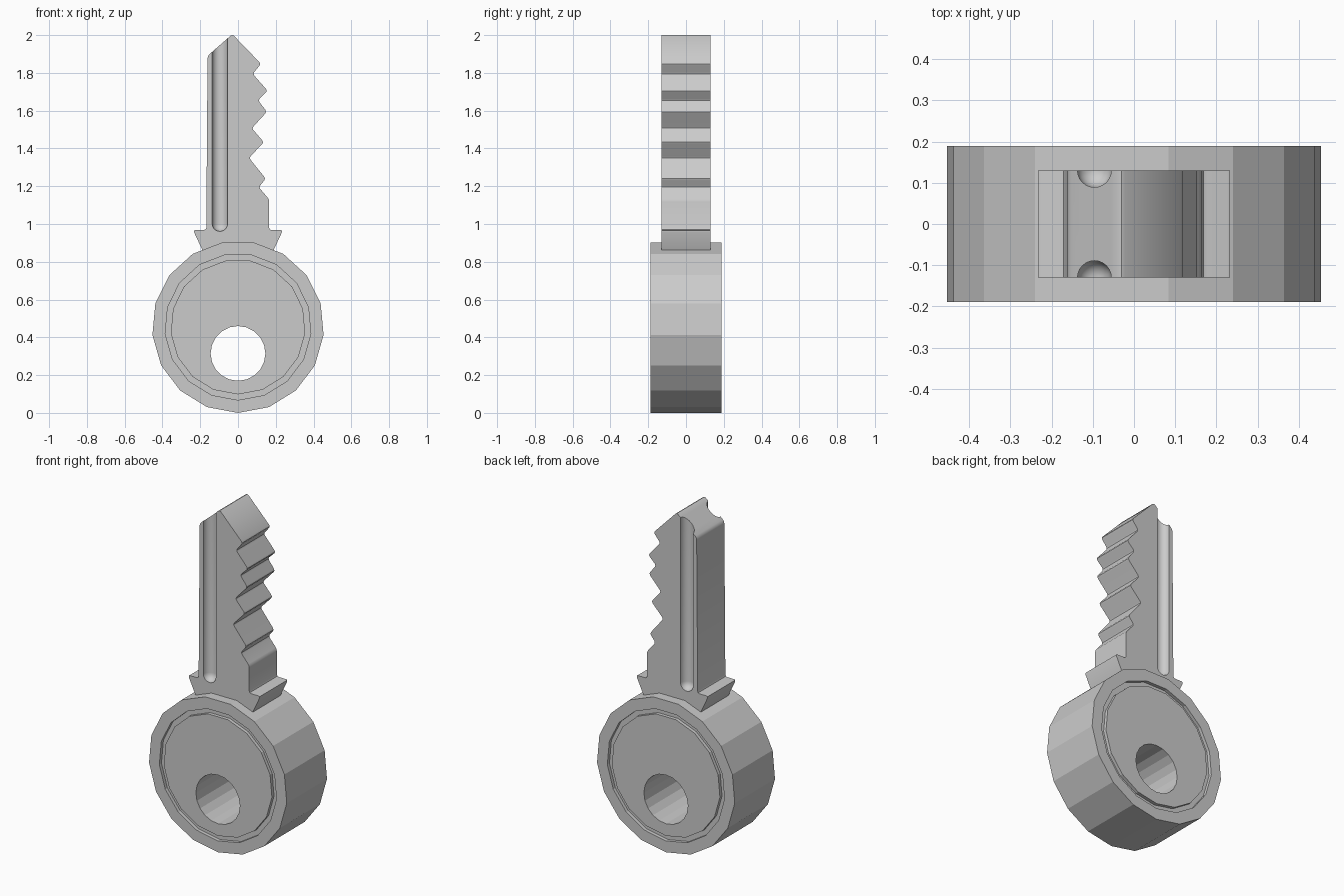
import bpy, bmesh, math
from mathutils import Matrix

if "Cube" in bpy.data.objects:
    bpy.data.objects.remove(bpy.data.objects["Cube"], do_unlink=True)

metal = bpy.data.materials.new("key_grey")
metal.use_nodes = True
grey = (0.6, 0.6, 0.6, 1)
metal.diffuse_color = grey
metal.node_tree.nodes["Principled BSDF"].inputs["Base Color"].default_value = grey


def make_object(name, bm):
    bmesh.ops.recalc_face_normals(bm, faces=bm.faces)
    mesh = bpy.data.meshes.new(name)
    bm.to_mesh(mesh)
    bm.free()
    mesh.materials.append(metal)
    obj = bpy.data.objects.new(name, mesh)
    bpy.context.collection.objects.link(obj)
    return obj


def prism(name, points, y0, y1):
    """Extrude an (x, z) outline from y0 to y1."""
    bm = bmesh.new()
    face = bm.faces.new([bm.verts.new((x, y0, z)) for x, z in points])
    new = bmesh.ops.extrude_face_region(bm, geom=[face])["geom"]
    moved = [v for v in new if isinstance(v, bmesh.types.BMVert)]
    bmesh.ops.translate(bm, verts=moved, vec=(0, y1 - y0, 0))
    return make_object(name, bm)


def polygon(radius, centre_z, sides):
    """Regular outline with a corner at the bottom."""
    return [(radius * math.sin(math.tau * i / sides),
             centre_z - radius * math.cos(math.tau * i / sides)) for i in range(sides)]


def cut(target, cutter):
    mod = target.modifiers.new("cut", 'BOOLEAN')
    mod.operation, mod.solver, mod.object = 'DIFFERENCE', 'EXACT', cutter
    bpy.context.view_layer.objects.active = target
    bpy.ops.object.modifier_apply(modifier=mod.name)
    bpy.data.objects.remove(cutter, do_unlink=True)


def slot_cutter(x, y, z, radius, length):
    """Round bar with a hemispherical lower end."""
    bm = bmesh.new()
    bmesh.ops.create_uvsphere(bm, u_segments=24, v_segments=12, radius=radius)
    bmesh.ops.delete(bm, geom=[v for v in bm.verts if v.co.z > 0.001], context='VERTS')
    rim = [e for e in bm.edges if e.is_boundary]
    new = bmesh.ops.extrude_edge_only(bm, edges=rim)["geom"]
    moved = [v for v in new if isinstance(v, bmesh.types.BMVert)]
    bmesh.ops.translate(bm, verts=moved, vec=(0, 0, length))
    bmesh.ops.holes_fill(bm, edges=[e for e in bm.edges if e.is_boundary], sides=0)
    bm.transform(Matrix.Translation((x, y, z)))
    return make_object("slot_cutter", bm)


def ring(name, outer, inner, y0, y1):
    obj = prism(name, polygon(outer, BOW_R, BOW_SIDES), y0, y1)
    cut(obj, prism("ring_core", polygon(inner, BOW_R, BOW_SIDES), y0 - 0.1, y1 + 0.1))
    return obj


# Round bow with a narrow groove on both faces and a hanging hole
BOW_R, BOW_SIDES, BOW_Y = 0.455, 17, 0.189
bow = prism("bow", polygon(BOW_R, BOW_R, BOW_SIDES), -BOW_Y, BOW_Y)
for side in (-1, 1):
    a, b = sorted((side * (BOW_Y - 0.02), side * (BOW_Y + 0.02)))
    cut(bow, ring("groove_cutter", 0.387, 0.357, a, b))
cut(bow, prism("hole_cutter", polygon(0.145, 0.315, 20), -0.4, 0.4))

# Collar and toothed blade in one outline, softened at the corners
outline = [
    (-0.168, 0.8), (0.168, 0.8), (0.19, 0.865), (0.238, 0.968), (0.165, 0.968),
    (0.165, 1.13), (0.11, 1.195), (0.147, 1.24), (0.058, 1.35), (0.137, 1.433),
    (0.073, 1.507), (0.153, 1.594), (0.106, 1.655), (0.157, 1.705), (0.078, 1.795),
    (0.122, 1.848), (-0.03, 2.005), (-0.161, 1.89), (-0.168, 0.968),
    (-0.238, 0.968), (-0.19, 0.865)]
blade = prism("blade", outline, -0.13, 0.13)
bm = bmesh.new()
bm.from_mesh(blade.data)
corners = [e for e in bm.edges if abs(e.verts[0].co.y - e.verts[1].co.y) > 0.2
           and e.verts[0].co.z > 0.9 and e.calc_face_angle() > 0.4]
bmesh.ops.bevel(bm, geom=corners, offset=0.012, segments=2, profile=0.5, affect='EDGES')
bm.to_mesh(blade.data)
bm.free()

# Long round-bottomed slots on both blade faces
for side in (-1, 1):
    cut(blade, slot_cutter(-0.096, side * 0.13, 1.002, 0.041, 1.2))

# Smooth the slots and rounded teeth, keep the edges crisp
bpy.ops.object.select_all(action='DESELECT')
blade.select_set(True)
bpy.context.view_layer.objects.active = blade
bpy.ops.object.shade_smooth_by_angle(angle=math.radians(30))
